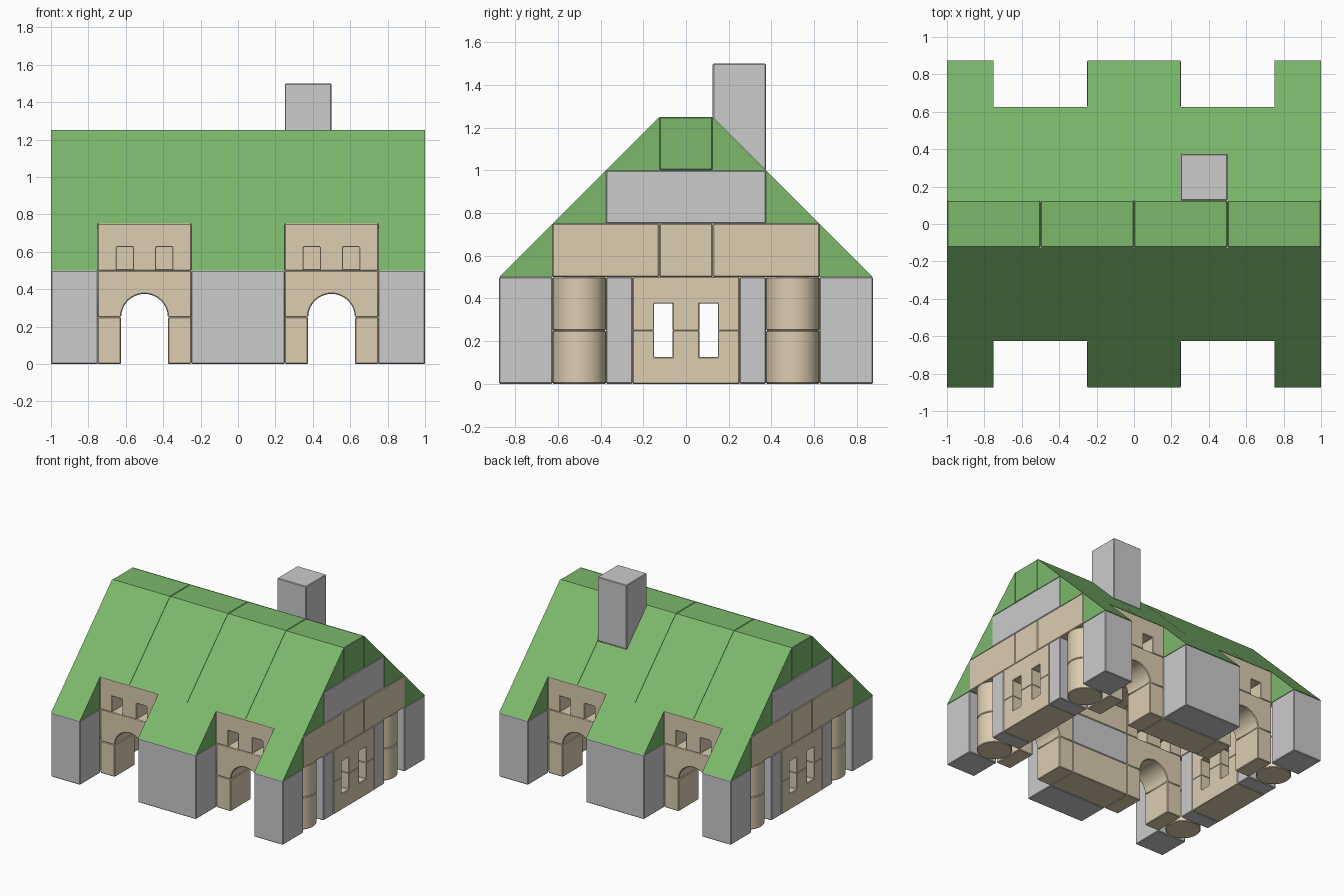
import bpy, bmesh, math
from mathutils import Vector

if "Cube" in bpy.data.objects:
    bpy.data.objects.remove(bpy.data.objects["Cube"])


def material(name, rgb):
    m = bpy.data.materials.new(name)
    m.diffuse_color = (*rgb, 1)
    m.use_nodes = True
    m.node_tree.nodes["Principled BSDF"].inputs["Base Color"].default_value = m.diffuse_color
    return m


SAND = material("sandstone", (0.72, 0.61, 0.44))
GREEN = material("green_roof", (0.20, 0.48, 0.15))


def extrude(name, pts, axis, lo, hi, mat=None, bevel=0.005):
    """Extrude a profile: axis 'x' takes (y, z) points, axis 'y' takes (x, z) points."""
    bm = bmesh.new()
    place = (lambda p, t: (t, p[0], p[1])) if axis == 'x' else (lambda p, t: (p[0], t, p[1]))
    face = bm.faces.new([bm.verts.new(place(p, lo)) for p in pts])
    out = bmesh.ops.extrude_face_region(bm, geom=[face])
    step = Vector(place((0, 0), hi - lo))
    bmesh.ops.translate(bm, vec=step, verts=[g for g in out["geom"] if isinstance(g, bmesh.types.BMVert)])
    bmesh.ops.recalc_face_normals(bm, faces=bm.faces)
    me = bpy.data.meshes.new(name)
    bm.to_mesh(me)
    bm.free()
    ob = bpy.data.objects.new(name, me)
    bpy.context.collection.objects.link(ob)
    if mat:
        me.materials.append(mat)
    if bevel:
        b = ob.modifiers.new("soft_edge", 'BEVEL')
        b.width = bevel
        b.segments = 1
        b.limit_method = 'ANGLE'
        b.angle_limit = math.radians(40)
    return ob


def block(name, x, y, z, mat=None):
    x, y = sorted(x), sorted(y)
    return extrude(name, [(x[0], z[0]), (x[1], z[0]), (x[1], z[1]), (x[0], z[1])], 'y', *y, mat)


def window_block(name, axis, c, lo, hi, z, up=1):
    """Half-metre stone with two notches; up=-1 turns it upside down."""
    half = [(0.25, 0.25), (0.25, 0), (0.15, 0), (0.15, 0.125), (0.0625, 0.125), (0.0625, 0)]
    pts = half + [(-u, v) for u, v in reversed(half)]
    extrude(name, [(c + u, z + up * v) for u, v in pts], axis, lo, hi, SAND, 0.003)


def arch(name, c, lo, hi):
    pts = [(0.25, 0.25), (0.25, 0.5), (-0.25, 0.5), (-0.25, 0.25)]
    pts += [(-0.125 * math.cos(math.pi * i / 16), 0.25 + 0.125 * math.sin(math.pi * i / 16)) for i in range(17)]
    ob = extrude(name, [(c + u, v) for u, v in pts], 'y', lo, hi, SAND)
    smooth(ob)


def smooth(ob):
    bpy.ops.object.select_all(action='DESELECT')
    ob.select_set(True)
    bpy.context.view_layer.objects.active = ob
    bpy.ops.object.shade_smooth_by_angle(angle=math.radians(30))


def roof_wedge(name, x0, x1, s, y, z):
    """Right-angled roof stone with its slope running outward and down."""
    extrude(name, [(s * y, z), (s * (y + 0.25), z), (s * y, z + 0.25)], 'x', x0 + 0.001, x1 - 0.001, GREEN, 0)


# long front and back walls
for s, side in ((-1, "front"), (1, "back")):
    lo, hi = sorted((s * 0.375, s * 0.625))
    for c in (-0.5, 0.5):
        arch(f"{side}_arch", c, lo, hi)
        window_block(f"{side}_window", 'y', c, lo, hi, 0.5)
        for a in (-0.25, 0.125):
            block(f"{side}_arch_foot", (c + a, c + a + 0.125), (lo, hi), (0, 0.25), SAND)
    for x in ((-1, -0.75), (-0.25, 0.25), (0.75, 1)):
        block(f"{side}_pier", x, (s * 0.625, s * 0.875), (0, 0.5))
        roof_wedge(f"{side}_eave", *x, s, 0.625, 0.5)
    block(f"{side}_inner_base", (-0.25, 0.25), (lo, hi), (0, 0.25), SAND)
    block(f"{side}_inner_wall", (-0.25, 0.25), (lo, hi), (0.25, 0.5))
    block(f"{side}_inner_lintel", (-0.25, 0.25), (lo, hi), (0.5, 0.75), SAND)

# gable walls
for s, side in ((-1, "left"), (1, "right")):
    lo, hi = sorted((s * 0.75, s))
    window_block(f"{side}_window_lower", 'x', 0, lo, hi, 0.25, -1)
    window_block(f"{side}_window_upper", 'x', 0, lo, hi, 0.25)
    for t in (-1, 1):
        block(f"{side}_wall_post", (lo, hi), (t * 0.25, t * 0.375), (0, 0.5))
        block(f"{side}_gable_beam", (lo, hi), (t * 0.125, t * 0.625), (0.5, 0.75), SAND)
        for z in (0, 0.25):
            bpy.ops.mesh.primitive_cylinder_add(vertices=32, radius=0.125, depth=0.25,
                                                location=(s * 0.875, t * 0.5, z + 0.125))
            col = bpy.context.object
            col.name = f"{side}_column"
            col.data.materials.append(SAND)
            b = col.modifiers.new("soft_edge", 'BEVEL')
            b.width = 0.005
            b.segments = 1
            b.limit_method = 'ANGLE'
            smooth(col)

# attic stones
for c in (-0.875, 0, 0.875):
    block("attic_slab", (c - 0.125, c + 0.125), (-0.375, 0.375), (0.75, 1))
for x in (-1, -0.5, 0, 0.5):
    block("centre_beam", (x, x + 0.5), (-0.125, 0.125), (0.5, 0.75), SAND)

# roof rows, leaving room for the chimney at the back
for x in (-1, -0.5, 0, 0.5):
    block("ridge_stone", (x, x + 0.5), (-0.125, 0.125), (1, 1.25), GREEN)
    for s, side in ((-1, "front"), (1, "back")):
        roof_wedge(f"{side}_roof_middle", x, x + 0.5, s, 0.375, 0.75)
        end = x + (0.25 if s == 1 and x == 0 else 0.5)
        roof_wedge(f"{side}_roof_top", x, end, s, 0.125, 1)
block("chimney", (0.25, 0.5), (0.125, 0.375), (1, 1.5))
